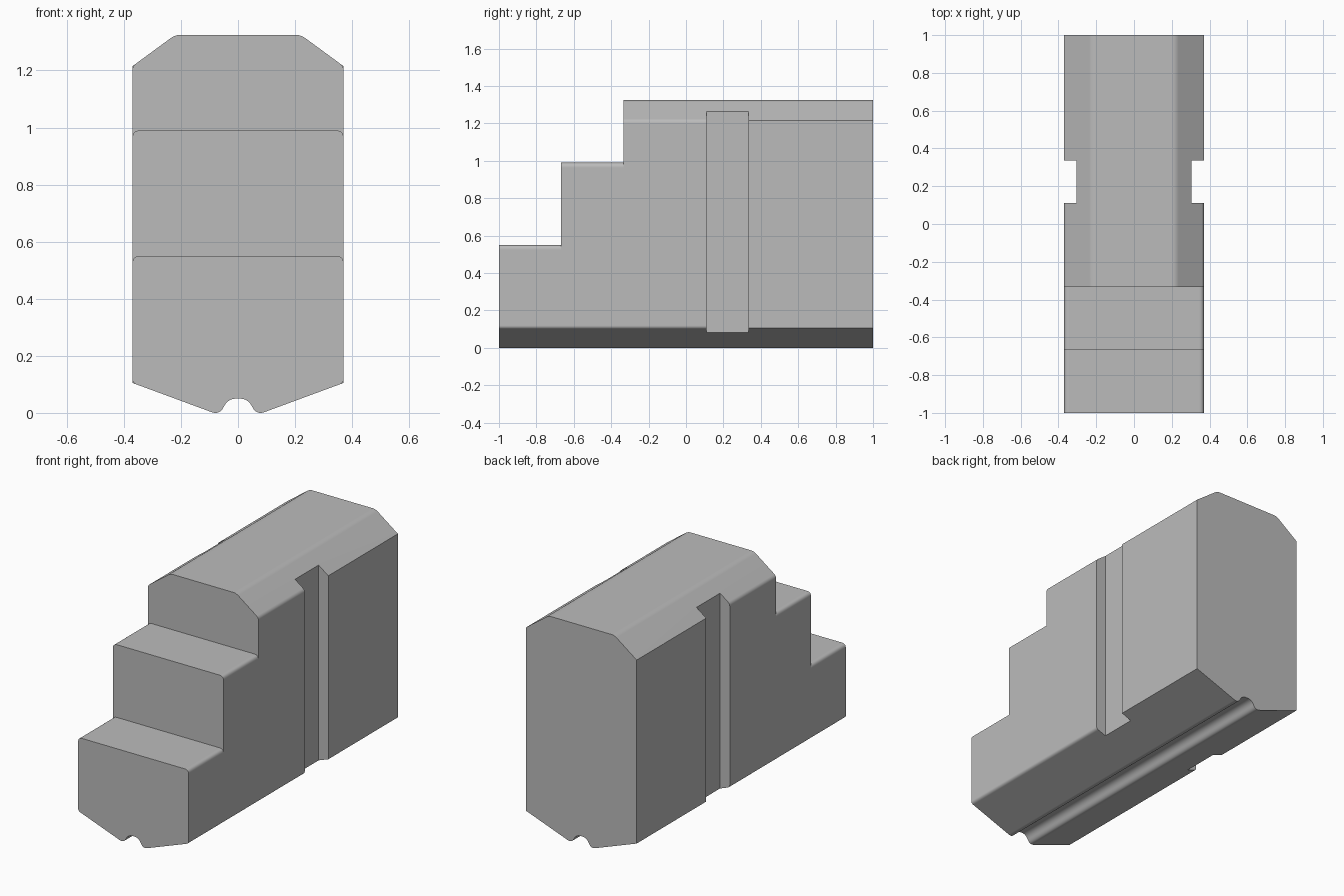
import bpy, bmesh
from mathutils import Vector

cube = bpy.data.objects.get("Cube")
if cube:
    bpy.data.objects.remove(cube)

grey = bpy.data.materials.new("plain grey")
grey.use_nodes = True
colour = (0.5, 0.5, 0.5, 1)
grey.diffuse_color = colour
grey.node_tree.nodes["Principled BSDF"].inputs["Base Color"].default_value = colour


def rounded(corners, steps=8):
    """Round each (x, z, setback) corner of a closed outline."""
    pts = []
    for i, (x, z, r) in enumerate(corners):
        p = Vector((x, z))
        a = p + (Vector(corners[i - 1][:2]) - p).normalized() * r
        b = p + (Vector(corners[(i + 1) % len(corners)][:2]) - p).normalized() * r
        for k in range(steps + 1 if r else 1):
            t = k / steps
            pts.append(a * (1 - t) ** 2 + p * 2 * t * (1 - t) + b * t * t)
    return pts


def mirrored(half):
    return half + [(-x, z, r) for x, z, r in reversed(half)]


def loft(name, rings):
    """Join (y, outline) rings into one closed solid."""
    bm = bmesh.new()
    loops = [[bm.verts.new((p.x, y, p.y)) for p in pts] for y, pts in rings]
    for a, b in zip(loops, loops[1:]):
        for i in range(len(a)):
            bm.faces.new((a[i - 1], a[i], b[i], b[i - 1]))
    bm.faces.new(loops[0])
    bm.faces.new(loops[-1])
    bmesh.ops.remove_doubles(bm, verts=bm.verts, dist=1e-5)
    bmesh.ops.recalc_face_normals(bm, faces=bm.faces)
    mesh = bpy.data.meshes.new(name)
    bm.to_mesh(mesh)
    bm.free()
    mesh.materials.append(grey)
    obj = bpy.data.objects.new(name, mesh)
    bpy.context.collection.objects.link(obj)
    return obj


def body_outline(edge):
    return rounded(mirrored([
        (0.035, 0.05, 0.03), (0.065, -0.0075, 0.03),   # guide groove and its lip
        (0.37, 0.105, edge), (0.37, 1.215, edge),      # side edges
        (0.22, 1.325, 0.02)]))                         # top edge


def cut(target, cutter):
    cutter.hide_render = True
    mod = target.modifiers.new("cut", "BOOLEAN")
    mod.operation, mod.solver, mod.object = "DIFFERENCE", "EXACT", cutter
    bpy.ops.object.modifier_apply(modifier=mod.name)
    bpy.data.objects.remove(cutter)


# Body: softened side edges in front, crisp ones behind the side slots
soft, crisp = body_outline(0.015), body_outline(0.00002)
body = loft("stepped_jaw_body", [(-1, soft), (0.2, soft), (0.25, crisp), (1, crisp)])
bpy.ops.object.select_all(action="DESELECT")
body.select_set(True)
bpy.context.view_layer.objects.active = body

# Two front steps with rounded side rims
for z, y in ((0.99, -0.333), (0.55, -0.667)):
    step = rounded(mirrored([(0.37 - 0.03, z, 0), (0.5, z, 0), (0.5, 2, 0)]))
    rim = rounded(mirrored([(0.37, z, 0.027), (0.37, z - 0.027, 0),
                            (0.5, z - 0.027, 0), (0.5, 2, 0)]))
    cut(body, loft("step_cutter", [(-1.1, rim), (y, rim)]))

# Vertical slot in each side
for s in (-1, 1):
    slot = rounded([(s * 0.305, -0.2, 0), (s * 0.5, -0.2, 0),
                    (s * 0.5, 1.6, 0), (s * 0.305, 1.6, 0)])
    cut(body, loft("slot_cutter", [(0.11, slot), (0.335, slot)]))

bpy.ops.object.shade_smooth_by_angle(angle=0.44)
normals = body.modifiers.new("flat face normals", "WEIGHTED_NORMAL")
normals.keep_sharp = True
